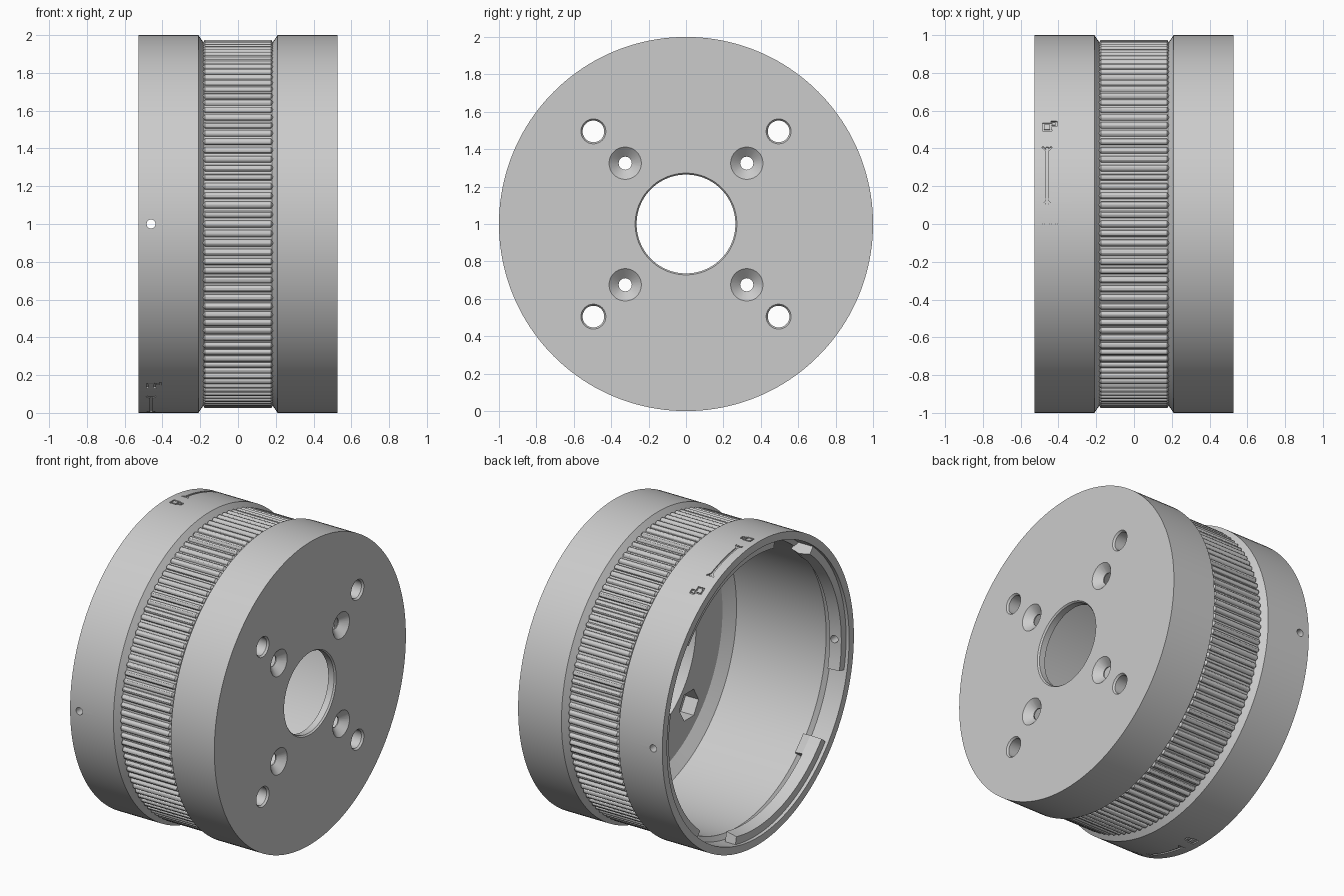
import bpy, bmesh
from math import sin, cos, pi, radians, degrees, tau
from mathutils import Matrix, Vector

cube = bpy.data.objects.get("Cube")
if cube:
    bpy.data.objects.remove(cube)

grey = bpy.data.materials.new("plain_grey")
grey.use_nodes = True
COLOUR = (0.6, 0.6, 0.6, 1)
grey.diffuse_color = COLOUR
grey.node_tree.nodes["Principled BSDF"].inputs["Base Color"].default_value = COLOUR
CENTRE = Matrix.Translation((0, 0, 1))


def sweep(bm, profile, n, start=0, end=360, ring=False, at=Matrix()):
    """Turn an (x, radius) profile about the x axis; angle 0 is the front."""
    full = end - start == 360
    rows = []
    for i in range(n if full else n + 1):
        a = radians(start + (end - start) * i / n)
        rows.append([bm.verts.new(at @ Vector((x, -r * cos(a), r * sin(a)))) for x, r in profile])
    m = len(profile)
    for i in range(n):
        p, q = rows[i], rows[(i + 1) % len(rows)]
        for j in range(m if ring else m - 1):
            k = (j + 1) % m
            bm.faces.new((p[j], p[k], q[k], q[j]))
    if not full:
        bm.faces.new(rows[0])
        bm.faces.new(rows[-1])
    elif not ring:
        bm.faces.new([r[0] for r in rows])
        bm.faces.new([r[-1] for r in rows])


def finish(name, bm):
    bmesh.ops.recalc_face_normals(bm, faces=bm.faces)
    mesh = bpy.data.meshes.new(name)
    bm.to_mesh(mesh)
    bm.free()
    mesh.materials.append(grey)
    obj = bpy.data.objects.new(name, mesh)
    bpy.context.collection.objects.link(obj)
    return obj


def activate(obj):
    bpy.ops.object.select_all(action='DESELECT')
    obj.select_set(True)
    bpy.context.view_layer.objects.active = obj


def cut(obj, cutter):
    activate(obj)
    mod = obj.modifiers.new("cut", 'BOOLEAN')
    mod.operation, mod.object, mod.solver, mod.use_self = 'DIFFERENCE', cutter, 'EXACT', True
    bpy.ops.object.modifier_apply(modifier=mod.name)


# Drum: outer skin with grooved waist, end plate with wide inner recess, open rim
drum_profile = [
    (-0.527, 1), (-0.21, 1), (-0.18, 0.957), (0.18, 0.957), (0.21, 1), (0.527, 1),
    (0.527, 0.272), (0.517, 0.264), (0.475, 0.264), (0.475, 0.57), (0.325, 0.57),
    (0.325, 0.845), (0.275, 0.92), (-0.38, 0.92), (-0.4, 0.95), (-0.527, 0.95)]
bm = bmesh.new()
sweep(bm, drum_profile, 160, ring=True, at=CENTRE)
drum = finish("drum", bm)

# Bayonet lugs: four ledges inside the rim, each closed by a stop at one end
bm = bmesh.new()
for k in range(4):
    a = 90 * k - 12.5
    sweep(bm, [(-0.505, 0.96), (-0.505, 0.9), (-0.43, 0.885), (-0.43, 0.96)], 20, a, a + 63, True, CENTRE)
    sweep(bm, [(-0.43, 0.96), (-0.43, 0.885), (-0.37, 0.9), (-0.37, 0.96)], 4, a + 55, a + 63, True, CENTRE)
lugs = finish("bayonet_lugs", bm)

# Ribs: rounded bars around the waist
bm = bmesh.new()
RIBS = 120
for i in range(RIBS):
    spot = CENTRE @ Matrix.Rotation(tau * i / RIBS, 4, 'X') @ Matrix.Translation((0, 0, 0.957))
    sweep(bm, [(-0.185, 0.006), (-0.175, 0.018), (0.175, 0.018), (0.185, 0.006)], 12, at=spot)
ribs = finish("waist_ribs", bm)

# Through holes: plain bolts, countersunk bolts and the cross pin
bm = bmesh.new()
for sy in (-1, 1):
    for sz in (-1, 1):
        plain = CENTRE @ Matrix.Translation((0, sy * 0.495, sz * 0.495))
        sweep(bm, [(0.28, 0.058), (0.515, 0.058), (0.53, 0.069)], 32, at=plain)
        sunk = CENTRE @ Matrix.Translation((0, sy * 0.325, sz * 0.325))
        sweep(bm, [(0.4, 0.035), (0.482, 0.035), (0.53, 0.09)], 32, at=sunk)
    pin = Matrix.Translation((-0.46, sy * 0.95, 1)) @ Matrix.Rotation(pi / 2, 4, 'Z')
    sweep(bm, [(-0.12, 0.024), (0.12, 0.024)], 20, at=pin)
holes = finish("hole_cutter", bm)

# Hexagon nut pockets on the inner side, behind the plain bolts
bm = bmesh.new()
for sy in (-1, 1):
    for sz in (-1, 1):
        spot = CENTRE @ Matrix.Translation((0, sy * 0.495, sz * 0.495))
        sweep(bm, [(0.27, 0.1), (0.42, 0.1)], 6, at=spot)
pockets = finish("pocket_cutter", bm)

# Engraved signs on the rim: closed padlock, two-way arrow, open padlock
bm = bmesh.new()


def stroke(half, x, s, length, turn):
    """Shallow groove at arc distance s from the top, turned about the radius."""
    m = (CENTRE @ Matrix.Rotation(half * pi - s, 4, 'X') @ Matrix.Translation((x, 0, 1))
         @ Matrix.Rotation(radians(turn), 4, 'Z') @ Matrix.Diagonal((length, 0.009, 0.016, 1)))
    bmesh.ops.create_cube(bm, size=1, matrix=m)


for half in (0, 1):
    for base, opened in ((0.0, 0), (0.54, 0.02)):
        for dx in (-0.02, 0.02):
            stroke(half, -0.46 + dx, base, 0.045, 90)
        for ds in (-0.02, 0.02):
            stroke(half, -0.46, base + ds, 0.05, 0)
        for ds in (-0.012, 0.012):
            stroke(half, -0.425, base + ds + opened, 0.03, 0)
        stroke(half, -0.41, base + opened, 0.03, 90)
    turn = 90 + 180 * half
    sweep(bm, [(-0.467, 1.01), (-0.467, 0.992), (-0.453, 0.992), (-0.453, 1.01)], 10,
          turn + degrees(0.1), turn + degrees(0.42), True, CENTRE)
    for s, side in ((0.1, 1), (0.42, -1)):
        for dx in (-1, 1):
            stroke(half, -0.46 + 0.012 * dx, s + side * 0.012, 0.036, -45 * dx * side)
signs = finish("sign_cutter", bm)

for cutter in (holes, pockets, signs):
    cut(drum, cutter)
cut(lugs, holes)
for cutter in (holes, pockets, signs):
    bpy.data.objects.remove(cutter)

for part in (drum, lugs, ribs):
    activate(part)
    bpy.ops.object.shade_smooth_by_angle(angle=radians(30))
